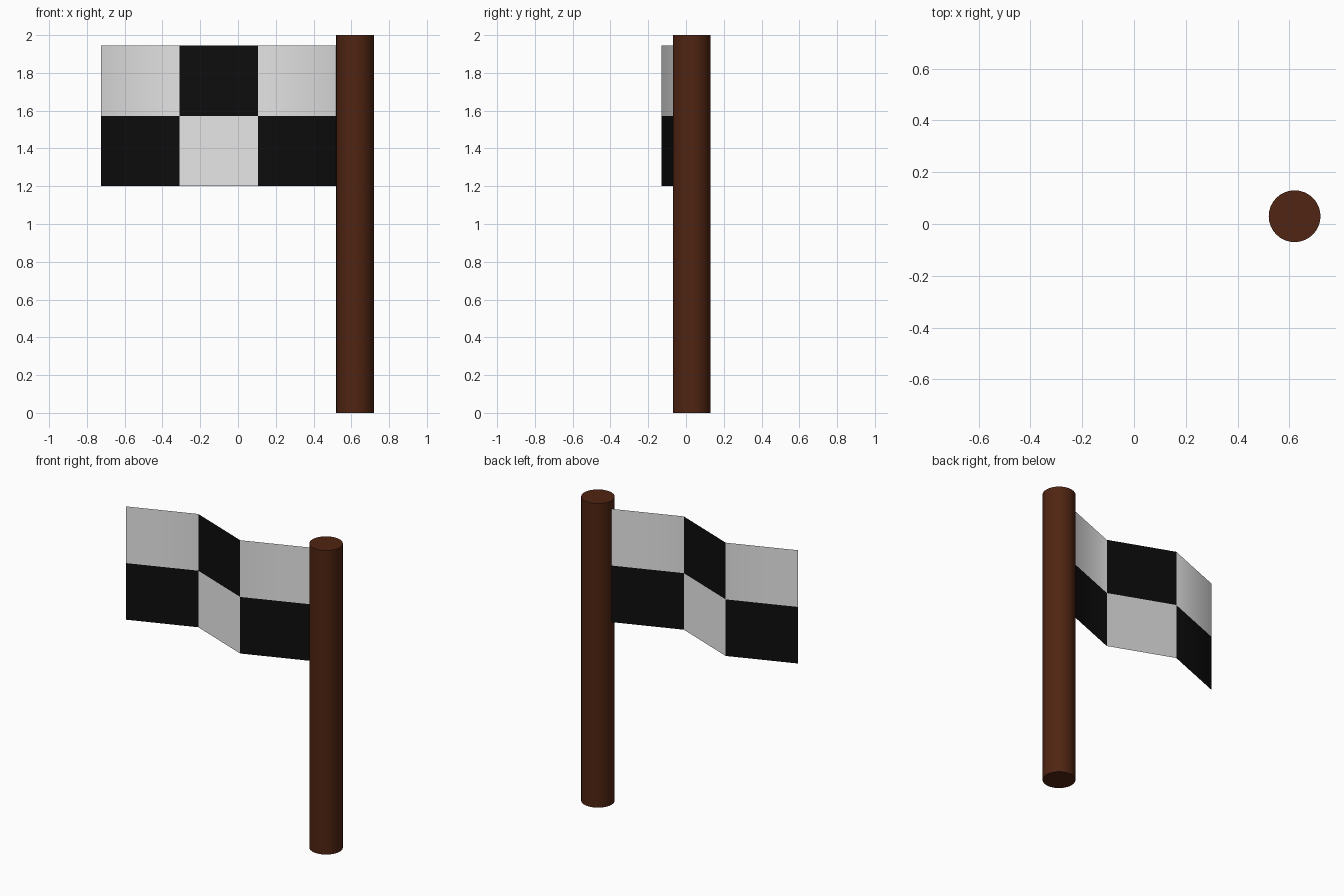
import bpy, bmesh, math

if "Cube" in bpy.data.objects:
    bpy.data.objects.remove(bpy.data.objects["Cube"])


def material(name, rgb):
    m = bpy.data.materials.new(name)
    m.diffuse_color = (*rgb, 1.0)
    m.use_nodes = True
    m.node_tree.nodes["Principled BSDF"].inputs["Base Color"].default_value = m.diffuse_color
    return m


brown = material("dark brown wood", (0.08, 0.018, 0.006))
white = material("white cloth", (0.8, 0.8, 0.8))
black = material("black cloth", (0.004, 0.004, 0.004))

# Pole: round post with smooth sides and sharp caps
bpy.ops.mesh.primitive_cylinder_add(vertices=32, radius=0.1, depth=2, location=(0.62, 0.03, 1))
pole = bpy.context.object
pole.name = "pole"
pole.data.materials.append(brown)
bpy.ops.object.shade_smooth_by_angle(angle=math.radians(40))

# Flag: single sheet of cloth folded in a zigzag, one fold per chequer column
columns = [(-0.725, -0.13), (-0.31, 0.03), (0.107, -0.13), (0.522, 0.03)]
rows = [1.2, 1.572, 1.945]
bm = bmesh.new()
grid = [[bm.verts.new((x, y, z)) for x, y in columns] for z in rows]
for r in range(len(rows) - 1):
    for c in range(len(columns) - 1):
        face = bm.faces.new((grid[r][c], grid[r][c + 1], grid[r + 1][c + 1], grid[r + 1][c]))
        face.material_index = (r + c + 1) % 2   # chequer: 0 white, 1 black
        face.smooth = True
mesh = bpy.data.meshes.new("flag")
bm.to_mesh(mesh)
bm.free()
mesh.materials.append(white)
mesh.materials.append(black)
flag = bpy.data.objects.new("flag", mesh)
bpy.context.collection.objects.link(flag)
